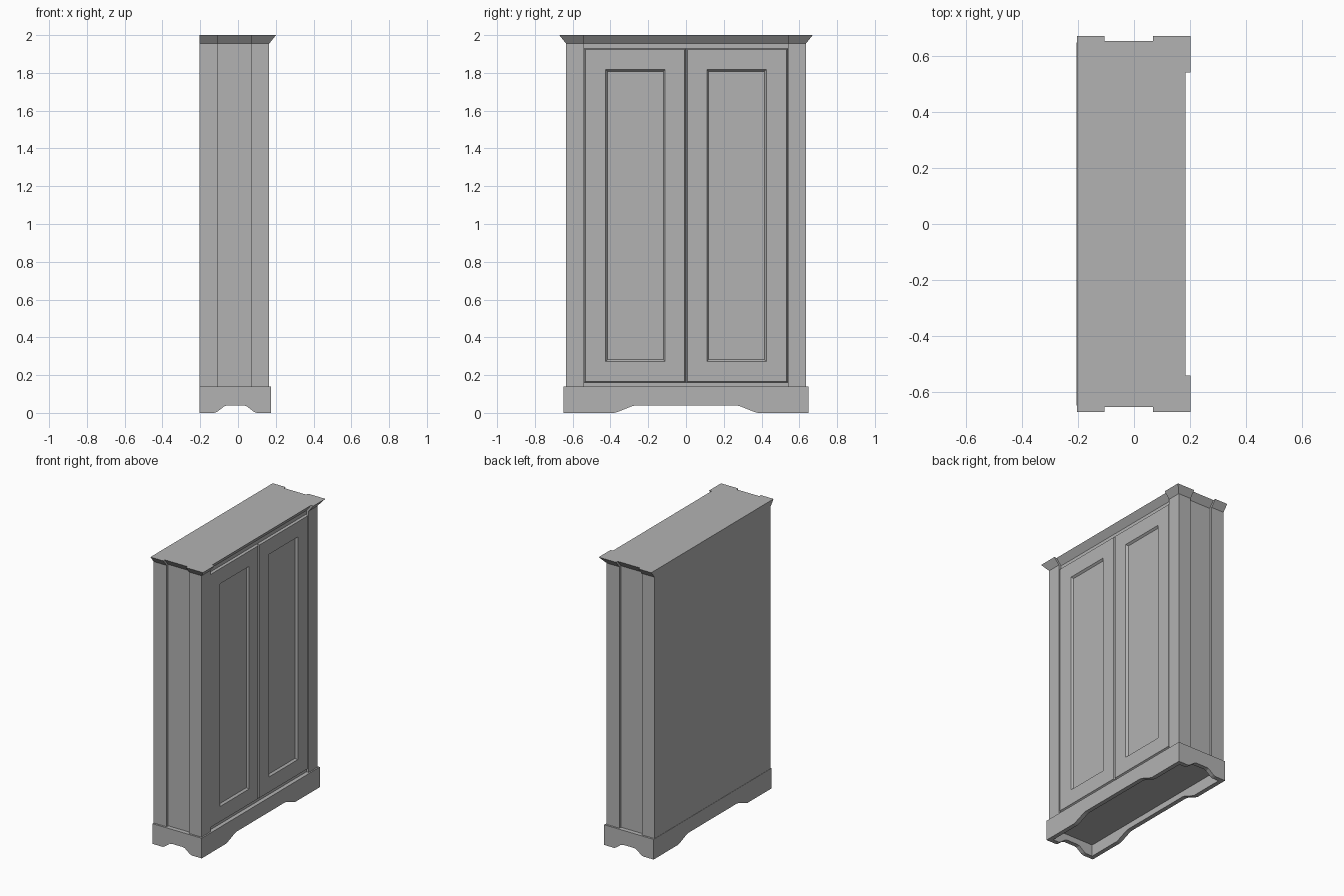
import bpy, bmesh

if "Cube" in bpy.data.objects:
    bpy.data.objects.remove(bpy.data.objects["Cube"])

# One plain grey finish
grey = bpy.data.materials.new("grey paint")
grey.diffuse_color = (0.45, 0.45, 0.45, 1)
grey.use_nodes = True
grey.node_tree.nodes["Principled BSDF"].inputs["Base Color"].default_value = grey.diffuse_color


def finish(bm, name):
    bmesh.ops.recalc_face_normals(bm, faces=bm.faces)
    mesh = bpy.data.meshes.new(name)
    bm.to_mesh(mesh)
    bm.free()
    mesh.materials.append(grey)
    obj = bpy.data.objects.new(name, mesh)
    bpy.context.collection.objects.link(obj)
    return obj


def loft(name, rings):
    """Skin matching closed rings of points and cap both ends."""
    bm = bmesh.new()
    rows = [[bm.verts.new(p) for p in ring] for ring in rings]
    n = len(rows[0])
    for a, b in zip(rows, rows[1:]):
        for i in range(n):
            j = (i + 1) % n
            bm.faces.new((a[i], a[j], b[j], b[i]))
    bm.faces.new(rows[0])
    bm.faces.new(rows[-1])
    return finish(bm, name)


def footprint(grow, z):
    """Stepped plan: corner pilasters with recessed ends and front, flat back."""
    x0, x1, y1 = -0.203, 0.165 + grow, 0.635 + grow
    yr, xr = y1 - 0.018, x1 - 0.018
    half = [(xr, 0.54), (x1, 0.54), (x1, y1), (0.068, y1), (0.068, yr),
            (-0.105, yr), (-0.105, y1), (x0, y1)]
    plan = half + [(x, -y) for x, y in reversed(half)]
    return [(x, y, z) for x, y in plan]


# Cabinet carcass and flared crown moulding
loft("carcass", [footprint(0, 0.10), footprint(0, 1.955)])
loft("crown_moulding", [footprint(0, 1.955), footprint(0.036, 2.0)])

# Hollow plinth with a shallow arch in each side
X0, X1, Y, T, CX = -0.205, 0.175, 0.648, 0.03, -0.013


def arch(outer, step, inner, drop):
    side = [(-outer, 0), (-step, 0.006), (-inner, 0.036), (-drop, 0.04)]
    return side + [(-u, z) for u, z in reversed(side)]


long_arch = arch(0.38, 0.36, 0.285, 0.265)
short_arch = arch(0.112, 0.097, 0.058, 0.042)
bottom = [(X1, -Y, 0)] + [(X1, u, z) for u, z in long_arch]
bottom += [(X1, Y, 0)] + [(CX - u, Y, z) for u, z in short_arch]
bottom += [(X0, Y, 0)] + [(X0, -u, z) for u, z in long_arch]
bottom += [(X0, -Y, 0)] + [(CX + u, -Y, z) for u, z in short_arch]
inside = [(min(max(x, X0 + T), X1 - T), min(max(y, T - Y), Y - T), z)
          for x, y, z in bottom]
loft("plinth", [[(x, y, 0.14) for x, y, z in bottom], bottom, inside,
                [(x, y, 0.08) for x, y, z in inside]])


# Pair of doors, each with chamfered edges and a sunken panel
def rect(x, y0, y1, z0, z1, inset=0):
    return [(x, y0 + inset, z0 + inset), (x, y1 - inset, z0 + inset),
            (x, y1 - inset, z1 - inset), (x, y0 + inset, z1 - inset)]


for side, name in ((-1, "left_door"), (1, "right_door")):
    y0, y1 = sorted((side * 0.001, side * 0.539))
    p0, p1 = sorted((side * 0.11, side * 0.426))
    loft(name, [rect(0.1465, y0, y1, 0.16, 1.93),
                rect(0.161, y0, y1, 0.16, 1.93, 0.007),
                rect(0.161, p0, p1, 0.272, 1.818),
                rect(0.1475, p0, p1, 0.272, 1.818, 0.010)])
